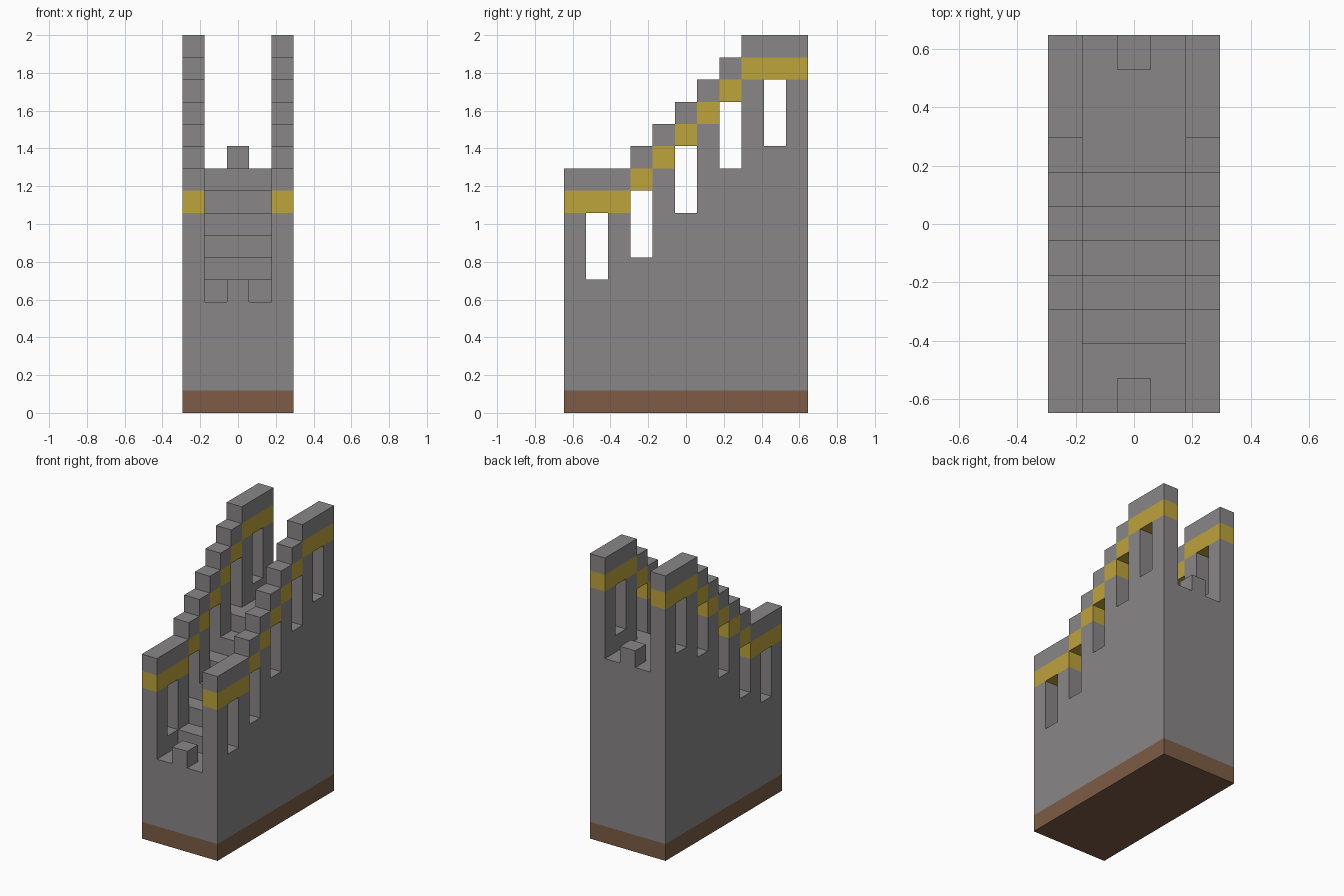
import bpy
import bmesh

if "Cube" in bpy.data.objects:
    bpy.data.objects.remove(bpy.data.objects["Cube"], do_unlink=True)

U = 2 / 17             # one block
COLS = 11              # blocks from front to back
HALF, INNER = 2.5, 1.5  # half widths of the tower and of the stairway, in blocks


def material(name, rgb):
    mat = bpy.data.materials.new(name)
    mat.use_nodes = True
    mat.diffuse_color = (*rgb, 1)
    mat.node_tree.nodes["Principled BSDF"].inputs["Base Color"].default_value = (*rgb, 1)
    return mat


GREY = material("stone grey", (0.25, 0.24, 0.24))
YELLOW = material("band yellow", (0.515, 0.366, 0.045))
BROWN = material("earth brown", (0.205, 0.107, 0.06))


def extrude_profiles(name, profiles, x0, x1, mat):
    """Extrude (y, z) outlines, given in blocks, from x0 to x1."""
    bm = bmesh.new()
    for outline in profiles:
        face = bm.faces.new([bm.verts.new((x0 * U, (y - COLS / 2) * U, z * U))
                             for y, z in outline])
        grown = bmesh.ops.extrude_face_region(bm, geom=[face])["geom"]
        bmesh.ops.translate(bm, vec=((x1 - x0) * U, 0, 0),
                            verts=[g for g in grown if isinstance(g, bmesh.types.BMVert)])
    bmesh.ops.recalc_face_normals(bm, faces=bm.faces)
    mesh = bpy.data.meshes.new(name)
    bm.to_mesh(mesh)
    bm.free()
    mesh.materials.append(mat)
    obj = bpy.data.objects.new(name, mesh)
    bpy.context.collection.objects.link(obj)
    return obj


def rect(y0, y1, z0, z1):
    return [(y0, z0), (y1, z0), (y1, z1), (y0, z1)]


def skyline(heights, bottom):
    """Outline of a row of columns with the given heights."""
    pts = [(0, bottom)]
    for i, h in enumerate(heights):
        if i == 0 or h != heights[i - 1]:
            if i:
                pts.append((i, heights[i - 1]))
            pts.append((i, h))
    return pts + [(COLS, heights[-1]), (COLS, bottom)]


def stepped_strip(heights, drop):
    """One-block-high boxes following the heights, merged where level."""
    runs, start = [], 0
    for i in range(1, COLS + 1):
        if i == COLS or heights[i] != heights[start]:
            top = heights[start] - drop
            runs.append(rect(start, i, top - 1, top))
            start = i
    return runs


# Column heights of walls and stairway
wall_top = [min(max(i, 2), 8) + 9 for i in range(COLS)]
stair_top = [min(max(i, 1), 7) + 4 for i in range(COLS)]

# Window slots are three blocks tall, in every second column
wall_body = [t - 2 - (3 if i % 2 else 0) for i, t in enumerate(wall_top)]

# Ground slab and solid stairway
extrude_profiles("base", [rect(0, COLS, 0, 1)], -HALF, HALF, BROWN)
extrude_profiles("stairway", [skyline(stair_top, 1)], -INNER, INNER, GREY)

# Side walls with slots, coloured band and stepped coping
for side, sign in (("left", 1), ("right", -1)):
    x0, x1 = sign * INNER, sign * HALF
    extrude_profiles(side + "_wall", [skyline(wall_body, 1)], x0, x1, GREY)
    extrude_profiles(side + "_band", stepped_strip(wall_top, 1), x0, x1, YELLOW)
    extrude_profiles(side + "_coping", stepped_strip(wall_top, 0), x0, x1, GREY)

# Small blocks at both ends of the stairway
for name, i in (("front_block", 0), ("back_block", COLS - 1)):
    z = stair_top[i]
    extrude_profiles(name, [rect(i, i + 1, z, z + 1)], -0.5, 0.5, GREY)
